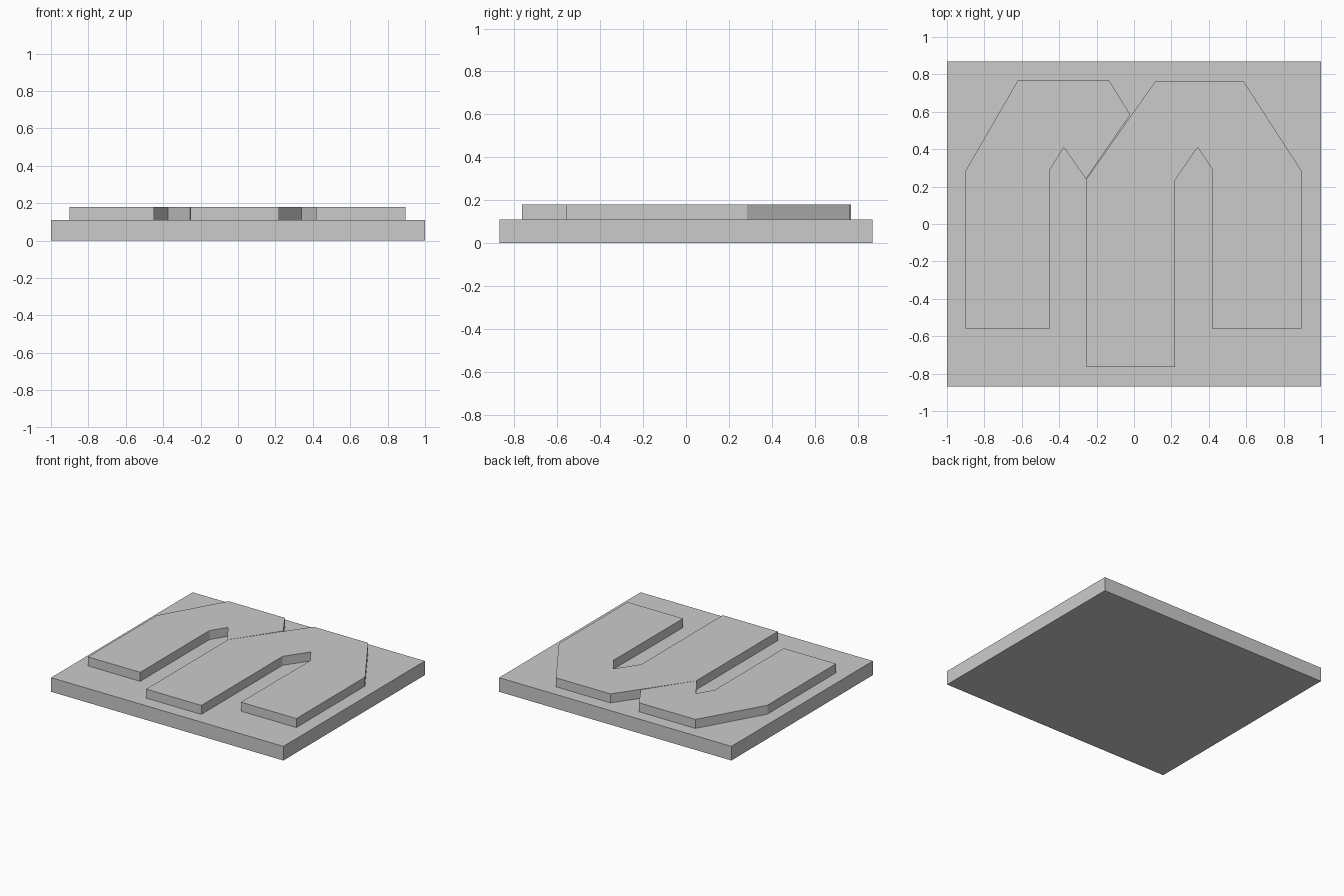
import bpy
import bmesh

cube = bpy.data.objects.get("Cube")
if cube:
    bpy.data.objects.remove(cube, do_unlink=True)

GREY = (0.6, 0.6, 0.6, 1.0)
grey = bpy.data.materials.new("plain grey")
grey.use_nodes = True
grey.diffuse_color = GREY
grey.node_tree.nodes["Principled BSDF"].inputs["Base Color"].default_value = GREY

BASE_TOP = 0.11
RELIEF_TOP = 0.18


def extruded_plate(name, outline, bottom, top):
    """Flat-sided solid from a counter-clockwise outline."""
    bm = bmesh.new()
    face = bm.faces.new([bm.verts.new((x, y, bottom)) for x, y in outline])
    result = bmesh.ops.extrude_face_region(bm, geom=[face], use_keep_orig=True)
    raised = [v for v in result["geom"] if isinstance(v, bmesh.types.BMVert)]
    bmesh.ops.translate(bm, verts=raised, vec=(0, 0, top - bottom))
    bmesh.ops.recalc_face_normals(bm, faces=bm.faces)
    mesh = bpy.data.meshes.new(name)
    bm.to_mesh(mesh)
    bm.free()
    mesh.materials.append(grey)
    obj = bpy.data.objects.new(name, mesh)
    bpy.context.collection.objects.link(obj)
    return obj


# Rectangular base slab
extruded_plate("base_slab",
               [(-1, -0.87), (1, -0.87), (1, 0.87), (-1, 0.87)],
               0, BASE_TOP)

# Raised hook on the model's right, with its notched inner edge
extruded_plate("right_raised_hook",
               [(-0.9, -0.56), (-0.45, -0.56), (-0.45, 0.29), (-0.375, 0.41),
                (-0.257, 0.24), (-0.02, 0.585), (-0.135, 0.77),
                (-0.62, 0.77), (-0.9, 0.285)],
               BASE_TOP, RELIEF_TOP)

# Raised arch on the model's left, with one long and one short leg
extruded_plate("left_raised_arch",
               [(-0.255, -0.765), (0.22, -0.765), (0.22, 0.235), (0.34, 0.41),
                (0.42, 0.29), (0.417, -0.56), (0.895, -0.56), (0.895, 0.285),
                (0.585, 0.765), (0.115, 0.765), (-0.255, 0.24)],
               BASE_TOP, RELIEF_TOP)
